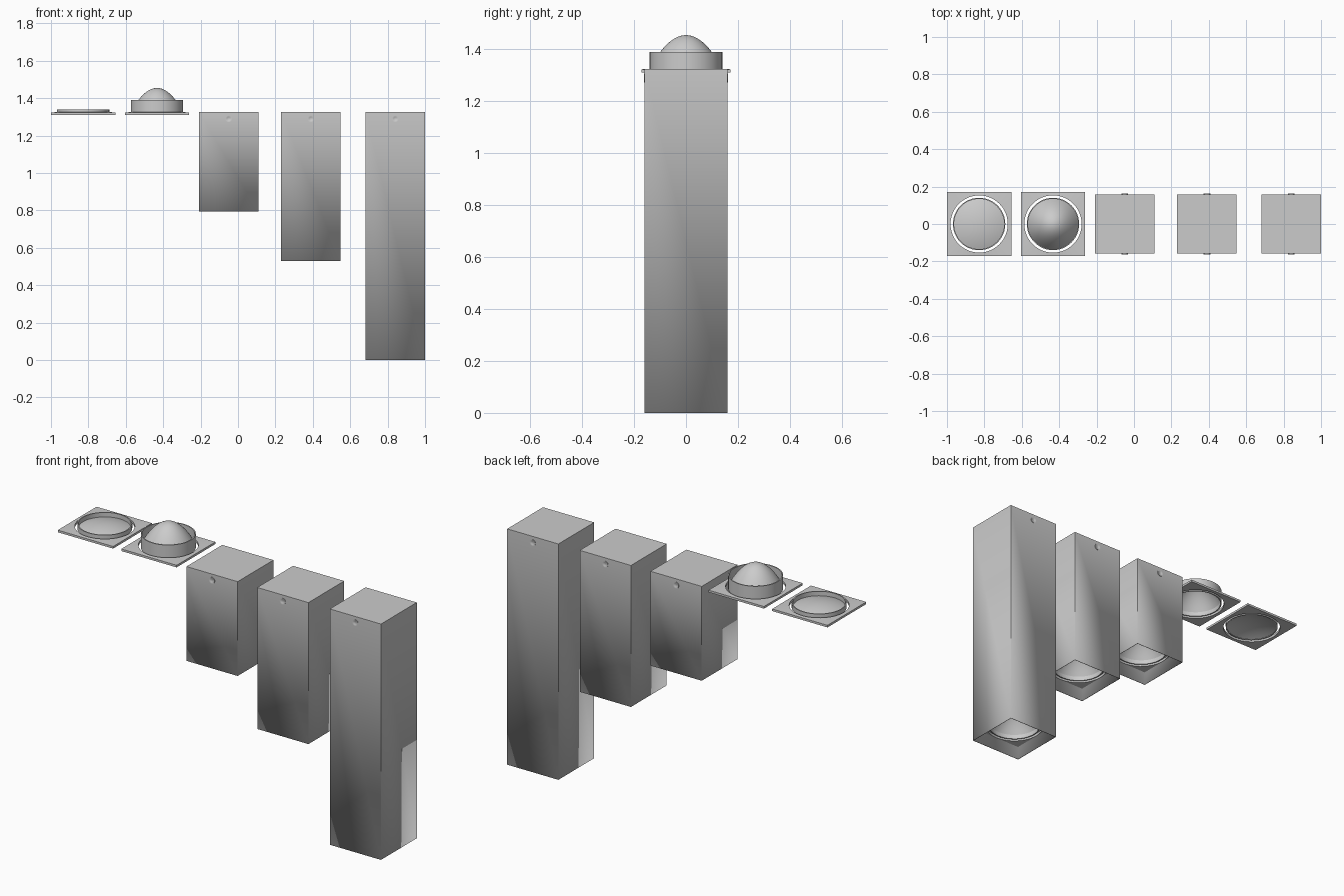
import bpy, bmesh, math

if "Cube" in bpy.data.objects:
    bpy.data.objects.remove(bpy.data.objects["Cube"])

SEG = 48
TOP = 1.325          # ceiling level
HALF = 0.159         # half width of the square housings


def finish(bm, name):
    bmesh.ops.recalc_face_normals(bm, faces=bm.faces)
    me = bpy.data.meshes.new(name)
    bm.to_mesh(me)
    bm.free()
    ob = bpy.data.objects.new(name, me)
    bpy.context.collection.objects.link(ob)
    bpy.ops.object.select_all(action='DESELECT')
    ob.select_set(True)
    bpy.context.view_layer.objects.active = ob
    bpy.ops.object.shade_smooth_by_angle(angle=math.radians(35))
    return ob


def loft(name, rings, x, closed=False):
    """Join rings of (is_square, radius, z) around the vertical axis at x."""
    bm = bmesh.new()
    loops = []
    for square, r, z in rings:
        loop = []
        for i in range(SEG):
            a = 2 * math.pi * i / SEG
            c, s = math.cos(a), math.sin(a)
            k = r / max(abs(c), abs(s)) if square else r
            loop.append(bm.verts.new((x + k * c, k * s, z)))
        loops.append(loop)
    pairs = list(zip(loops, loops[1:]))
    if closed:
        pairs.append((loops[-1], loops[0]))
    for a, b in pairs:
        for i in range(SEG):
            j = (i + 1) % SEG
            bm.faces.new((a[i], a[j], b[j], b[i]))
    bmesh.ops.remove_doubles(bm, verts=bm.verts, dist=1e-5)
    return finish(bm, name)


def frame(name, x, z, half):
    # square plate with a round opening
    loft(name, [(True, half, z), (True, half, z + 0.012),
                (False, 0.153, z + 0.014), (False, 0.153, z)], x, True)


def lamp(name, x, z, rim_h, base, apex):
    # thin collar with a parabolic reflector inside it
    loft(name + "_collar", [(False, 0.140, z), (False, 0.140, z + rim_h),
                            (False, 0.134, z + rim_h), (False, 0.134, z)], x, True)
    n = 12
    prof = []
    for i in range(n + 1):
        t = 1 - i / n
        prof.append((False, 0.134 * t, z + apex - (apex - base) * t * t))
    loft(name + "_reflector", prof, x)


def housing(name, x, z0):
    # square tube, closed on top and open below
    bm = bmesh.new()
    bmesh.ops.create_cube(bm, size=1)
    for v in bm.verts:
        v.co = (x + v.co.x * 2 * HALF, v.co.y * 2 * HALF, z0 + (v.co.z + 0.5) * (TOP - z0))
    low = min(bm.faces, key=lambda f: f.calc_center_median().z)
    bmesh.ops.delete(bm, geom=[low], context='FACES_ONLY')
    ob = finish(bm, name)
    mod = ob.modifiers.new("wall", 'SOLIDIFY')
    mod.thickness = 0.004
    mod.offset = -1


def screw(name, x, side):
    # small round fixing with a recessed centre
    prof = [(0.018, 0.0), (0.018, 0.003), (0.012, 0.003), (0.009, 0.001), (0.0, 0.001)]
    bm = bmesh.new()
    loops = []
    for r, d in prof:
        loops.append([bm.verts.new((x + r * math.cos(a), side * (HALF + d), 1.29 + r * math.sin(a)))
                      for a in (2 * math.pi * i / 16 for i in range(16))])
    for a, b in zip(loops, loops[1:]):
        for i in range(16):
            j = (i + 1) % 16
            bm.faces.new((a[i], a[j], b[j], b[i]))
    bmesh.ops.remove_doubles(bm, verts=bm.verts, dist=1e-5)
    finish(bm, name)


# flush ceiling fittings: shallow one and deep one
frame("shallow_plate", -0.828, 1.311, 0.172)
lamp("shallow_lamp", -0.828, 1.313, 0.027, 0.002, 0.026)
frame("deep_plate", -0.433, 1.311, 0.172)
lamp("deep_lamp", -0.433, 1.313, 0.077, 0.024, 0.142)

# hanging square downlights of three lengths
for label, x, z0 in (("short", -0.05, 0.795), ("medium", 0.39, 0.53), ("long", 0.841, 0.0)):
    housing(label + "_housing", x, z0)
    frame(label + "_baffle", x, z0 + 0.075, HALF - 0.004)
    lamp(label + "_lamp", x, z0 + 0.077, 0.077, 0.024, 0.142)
    for side, tag in ((-1, "front"), (1, "back")):
        screw(f"{label}_{tag}_screw", x, side)
